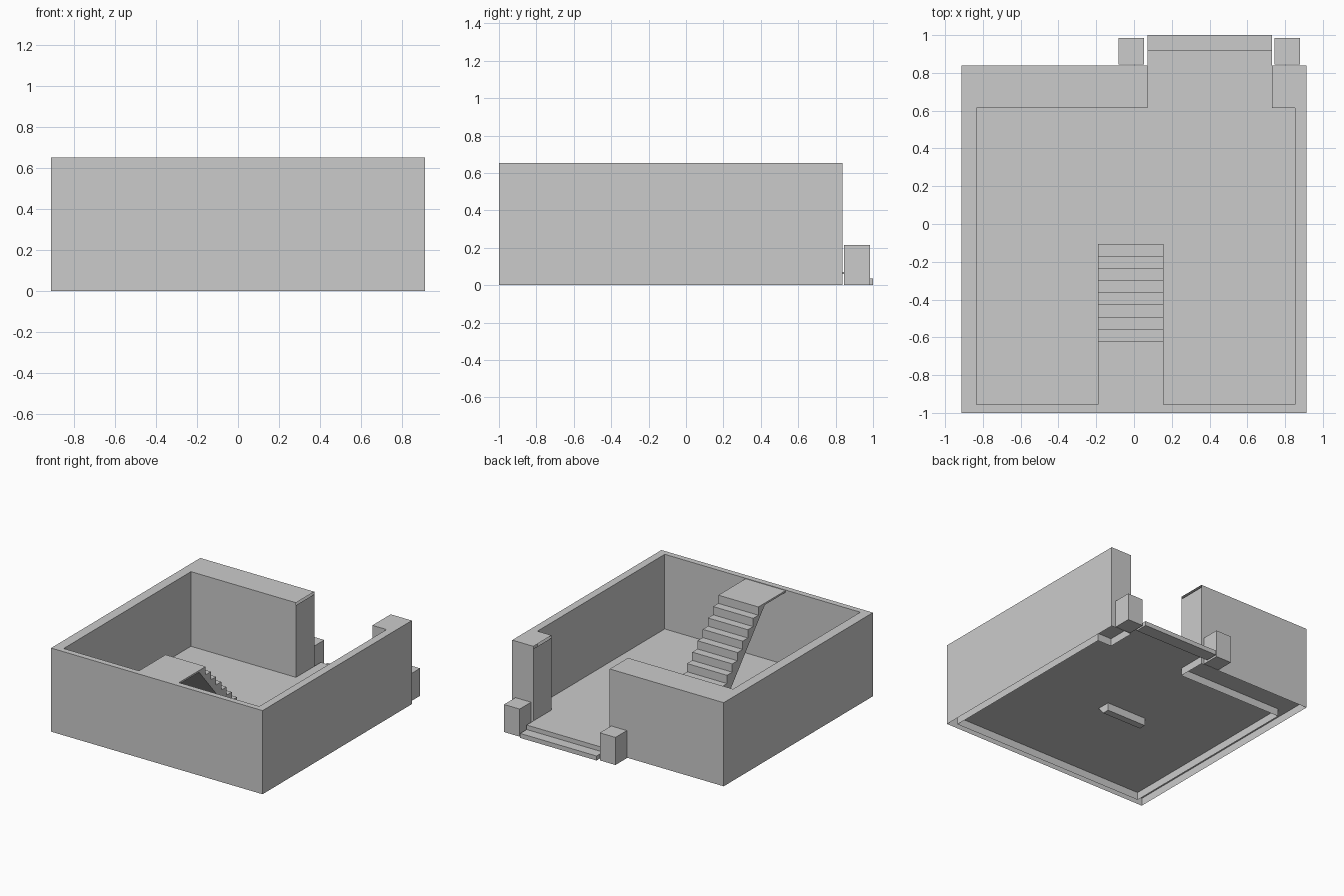
import bpy, bmesh

if "Cube" in bpy.data.objects:
    bpy.data.objects.remove(bpy.data.objects["Cube"])


def finish(name, bm):
    me = bpy.data.meshes.new(name)
    bm.to_mesh(me)
    bm.free()
    ob = bpy.data.objects.new(name, me)
    bpy.context.collection.objects.link(ob)
    return ob


def prism(name, pts, lo, hi, axis='z'):
    """Extrude a closed 2D outline between lo and hi along z (x,y outline) or x (y,z outline)."""
    place = (lambda a, b, h: (a, b, h)) if axis == 'z' else (lambda a, b, h: (h, a, b))
    bm = bmesh.new()
    face = bm.faces.new([bm.verts.new(place(a, b, lo)) for a, b in pts])
    ext = bmesh.ops.extrude_face_region(bm, geom=[face], use_keep_orig=True)
    shift = (0, 0, hi - lo) if axis == 'z' else (hi - lo, 0, 0)
    verts = [v for v in ext['geom'] if isinstance(v, bmesh.types.BMVert)]
    bmesh.ops.translate(bm, verts=verts, vec=shift)
    bmesh.ops.recalc_face_normals(bm, faces=bm.faces)
    return finish(name, bm)


def box(name, x0, x1, y0, y1, z0, z1):
    return prism(name, [(x0, y0), (x1, y0), (x1, y1), (x0, y1)], z0, z1)


TOP = 0.652
FLOOR = 0.07
D0, D1 = 0.071, 0.73           # doorway sides
X, BACK = 0.912, 0.838         # outer wall faces

# Perimeter walls: hollow, open at the bottom, with a doorway in the back
outer = [(D0, BACK), (-X, BACK), (-X, -1), (X, -1), (X, BACK), (D1, BACK)]
inner = [(D1, 0.613), (0.852, 0.613), (0.852, -0.955), (-0.835, -0.955), (-0.835, 0.613), (D0, 0.613)]
loop = outer + inner
bm = bmesh.new()
bm.faces.new([bm.verts.new((x, y, TOP)) for x, y in loop])
for (ax, ay), (bx, by) in zip(loop, loop[1:] + loop[:1]):
    h = TOP - 0.02 if ax == bx and ax in (D0, D1) else TOP   # jambs stop just under the top
    bm.faces.new([bm.verts.new(p) for p in
                  ((ax, ay, 0), (bx, by, 0), (bx, by, h), (ax, ay, h))])
bmesh.ops.remove_doubles(bm, verts=bm.verts, dist=0.0001)
bmesh.ops.recalc_face_normals(bm, faces=bm.faces)
finish("walls", bm)

# Thin floor running under the walls and out through the doorway
floor = [(-X, -1), (-0.835, -0.955), (0.852, -0.955), (X, -1), (X, BACK), (D1, BACK), (D1, 0.92),
         (D0, 0.92), (D0, BACK), (-X, BACK)]
prism("floor", floor, FLOOR - 0.01, FLOOR)

# Threshold edge, entrance step and the two posts beside it
box("threshold", D0, D1, 0.9, 0.92, 0, FLOOR)
box("entrance_step", D0, D1, 0.92, 1.0, 0, 0.035)
for side, x in (("left", -0.081), ("right", 0.745)):
    box(side + "_post", x, x + 0.135, 0.845, 0.985, 0, 0.215)

# Staircase profile: nine risers above the floor, thin landing, sloping underside
N, Y0, Y1, H = 9, -0.105, -0.62, 0.648
run, rise = (Y1 - Y0) / (N - 1), (H - FLOOR) / N
profile = [(Y0, 0)]
for i in range(N):
    y, z = Y0 + i * run, FLOOR + (i + 1) * rise
    profile.append((y, z))
    if i < N - 1:
        profile.append((y + run, z))
profile += [(-0.955, H), (-0.955, H - 0.014), (-0.70, H - 0.014), (-0.16, 0)]
prism("staircase", profile, -0.19, 0.155, 'x')
